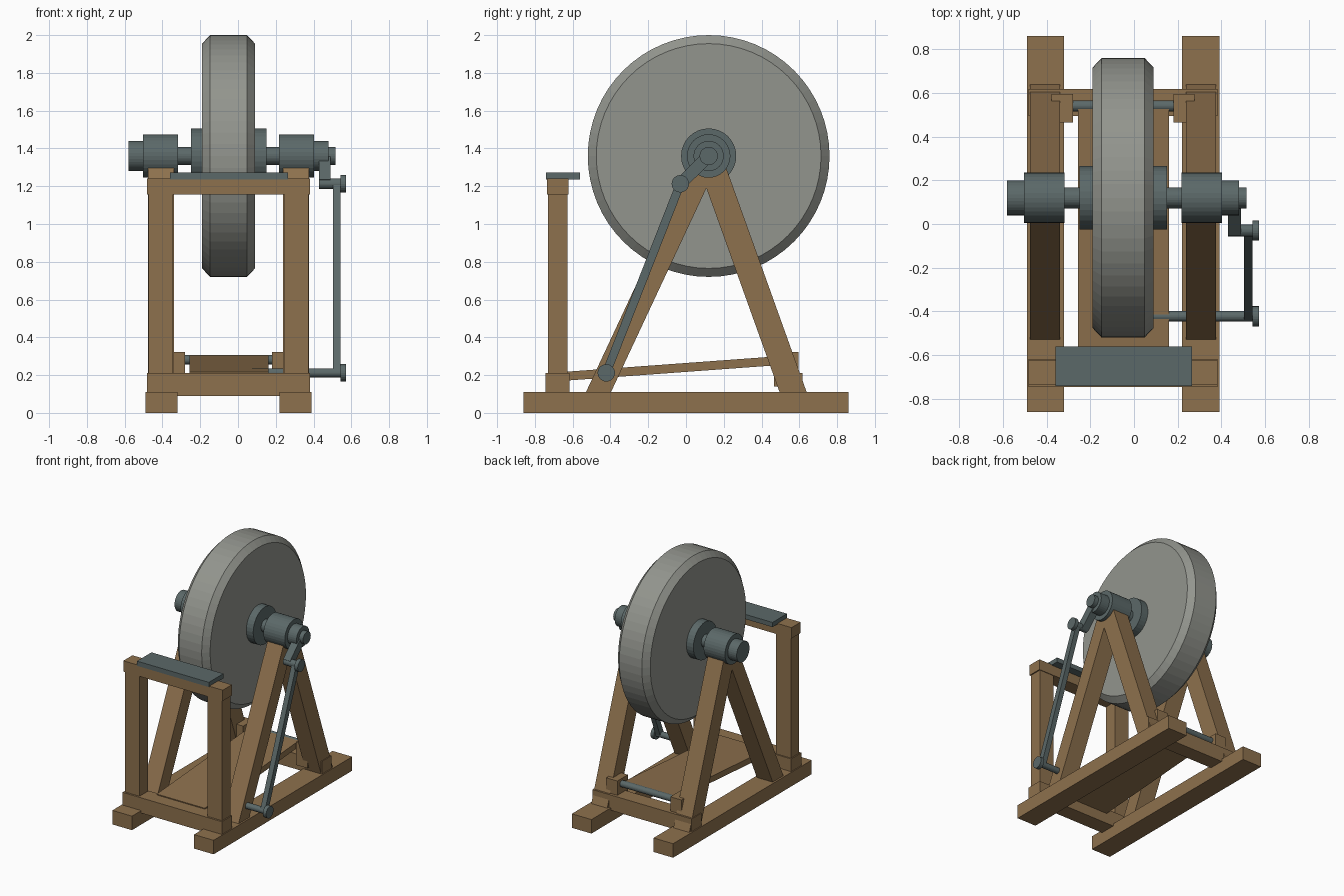
import bpy, bmesh, math
from mathutils import Vector, Matrix

if "Cube" in bpy.data.objects:
    bpy.data.objects.remove(bpy.data.objects["Cube"])

def material(name, rgb):
    m = bpy.data.materials.new(name)
    m.diffuse_color = (*rgb, 1)
    m.use_nodes = True
    m.node_tree.nodes["Principled BSDF"].inputs["Base Color"].default_value = m.diffuse_color
    return m

WOOD = material("wood", (0.27, 0.165, 0.075))
IRON = material("iron", (0.105, 0.14, 0.14))
STONE = material("stone", (0.29, 0.30, 0.27))
CX = -0.05                 # frame centre plane
AXLE_Y, AXLE_Z = 0.12, 1.36

def finish(name, bm, mat):
    me = bpy.data.meshes.new(name)
    bmesh.ops.recalc_face_normals(bm, faces=bm.faces)
    bm.to_mesh(me)
    bm.free()
    me.materials.append(mat)
    ob = bpy.data.objects.new(name, me)
    bpy.context.collection.objects.link(ob)
    return ob

def box(name, x, y, z, mat=WOOD):
    """Box from (min, max) ranges."""
    bm = bmesh.new()
    bmesh.ops.create_cube(bm, size=1)
    for v in bm.verts:
        v.co = [(r[0] + r[1]) / 2 + c * (r[1] - r[0]) for r, c in zip((x, y, z), v.co)]
    return finish(name, bm, mat)

def beam(name, x, a, b, width, mat=WOOD):
    """Bar spanning the x range, running between (y, z) points a and b."""
    a, b = Vector(a), Vector(b)
    d = b - a
    ob = box(name, (x[0], x[1]), (-d.length / 2, d.length / 2), (-width / 2, width / 2), mat)
    c = (a + b) / 2
    ob.data.transform(Matrix.Translation((0, c.x, c.y)) @ Matrix.Rotation(math.atan2(d.y, d.x), 4, 'X'))
    return ob

def turned(name, profile, y, z, mat=IRON, n=32):
    """Solid turned about an x-direction axis; profile is (x, radius) pairs."""
    bm = bmesh.new()
    rings = [[bm.verts.new((x, y + r * math.cos(2 * math.pi * i / n), z + r * math.sin(2 * math.pi * i / n)))
              for i in range(n)] for x, r in profile]
    for p, q in zip(rings, rings[1:]):
        for i in range(n):
            j = (i + 1) % n
            bm.faces.new((p[i], p[j], q[j], q[i]))
    bm.faces.new(rings[0])
    bm.faces.new(rings[-1])
    return finish(name, bm, mat)

def rod(name, x0, x1, r, y, z, n=32):
    return turned(name, [(x0, r), (x1, r)], y, z, IRON, n)

# grindstone with chamfered rim
turned("grindstone", [(-0.19, 0.595), (-0.148, 0.64), (0.048, 0.64), (0.09, 0.595)],
       AXLE_Y, AXLE_Z, STONE, 64)
# axle and hub flange
rod("axle", -0.57, 0.515, 0.048, AXLE_Y, AXLE_Z)
rod("hub_flange", -0.25, 0.15, 0.146, AXLE_Y, AXLE_Z)

# mirrored side frames
for side, label in ((-1, "left"), (1, "right")):
    def span(a, b):
        return tuple(sorted((CX + side * a, CX + side * b)))
    box(label + "_runner", span(0.27, 0.44), (-0.86, 0.86), (0, 0.11))
    beam(label + "_front_leg", span(0.288, 0.426), (-0.475, 0.085), (0.105, 1.325), 0.12)
    beam(label + "_back_leg", span(0.288, 0.426), (0.576, 0.085), (0.133, 1.32), 0.135)
    rod(label + "_bearing", *span(0.268, 0.453), 0.115, AXLE_Y, AXLE_Z)
    rod(label + "_axle_collar", *span(0.45, 0.53), 0.08, AXLE_Y, AXLE_Z)
    box(label + "_rest_post", span(0.295, 0.423), (-0.73, -0.627), (0.2, 1.17))
    box(label + "_pivot_block", span(0.23, 0.327), (0.465, 0.595), (0.14, 0.322))

# cross beams and tool rest
box("front_cross_beam", (-0.482, 0.382), (-0.745, -0.617), (0.09, 0.21))
box("back_cross_beam", (-0.482, 0.382), (0.495, 0.618), (0.09, 0.21))
box("rest_beam", (-0.482, 0.382), (-0.735, -0.622), (1.155, 1.24))
box("tool_rest_plate", (-0.36, 0.265), (-0.74, -0.56), (1.235, 1.272), IRON)

# treadle board and its pivot rod
beam("treadle_board", (-0.257, 0.161), (-0.64, 0.194), (0.54, 0.28), 0.047)
rod("treadle_pivot", -0.3, 0.2, 0.025, 0.54, 0.282, 24)

# crank, connecting rod and pins
CRANK, FOOT = (-0.03, 1.213), (-0.422, 0.212)
beam("crank_arm", (0.43, 0.49), (AXLE_Y, AXLE_Z), CRANK, 0.065, IRON)
rod("crank_pin", 0.43, 0.55, 0.028, *CRANK, 24)
rod("treadle_pin", 0.075, 0.55, 0.024, *FOOT, 24)
beam("connecting_rod", (0.503, 0.543), CRANK, FOOT, 0.045, IRON)
for name, p in (("crank_pin_head", CRANK), ("treadle_pin_head", FOOT)):
    rod(name, 0.543, 0.572, 0.046, *p, 24)
